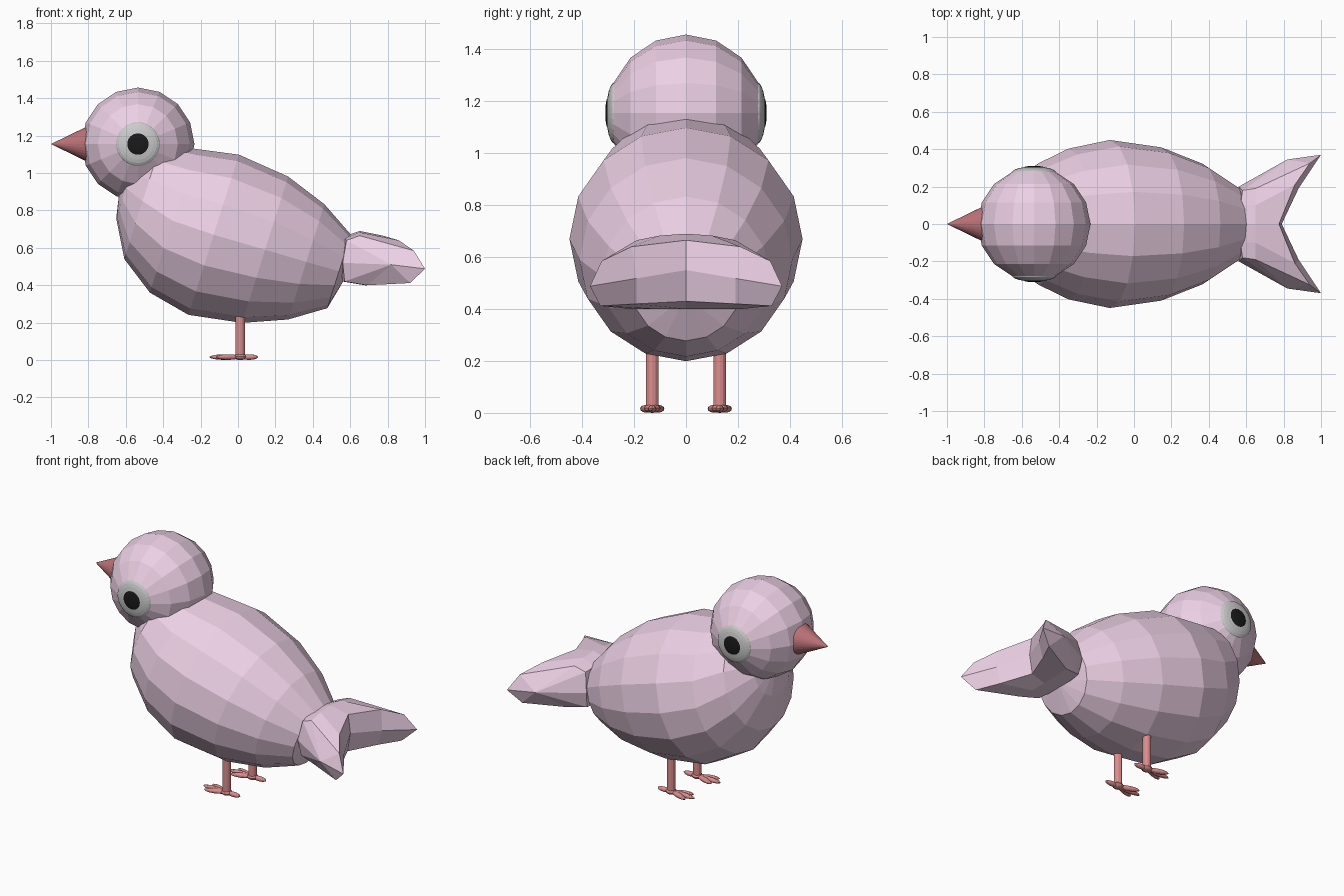
import bpy, bmesh
from math import pi, cos, sin, radians, hypot, atan2
from mathutils import Matrix, Vector

if "Cube" in bpy.data.objects:
    bpy.data.objects.remove(bpy.data.objects["Cube"])


def material(name, rgb):
    m = bpy.data.materials.new(name)
    m.diffuse_color = (*rgb, 1)
    m.use_nodes = True
    m.node_tree.nodes["Principled BSDF"].inputs["Base Color"].default_value = m.diffuse_color
    return m


PINK = material("pink", (0.84, 0.63, 0.78))
BEAK = material("dark_red", (0.50, 0.17, 0.19))
LEG = material("leg_red", (0.72, 0.27, 0.27))
BLACK = material("black", (0.01, 0.01, 0.01))


def finish(bm, name, mat=None):
    bmesh.ops.recalc_face_normals(bm, faces=bm.faces)
    me = bpy.data.meshes.new(name)
    bm.to_mesh(me)
    bm.free()
    ob = bpy.data.objects.new(name, me)
    bpy.context.collection.objects.link(ob)
    if mat:
        me.materials.append(mat)
    return ob


def ellipsoid(bm, centre, semi, rot=Matrix(), u=16, v=8):
    mx = Matrix.Translation(centre) @ rot @ Matrix.Diagonal((*semi, 1))
    bmesh.ops.create_uvsphere(bm, u_segments=u, v_segments=v, radius=1, matrix=mx)


def skin(bm, rings):
    for a, b in zip(rings, rings[1:]):
        n = len(a)
        for i in range(n):
            j = (i + 1) % n
            bm.faces.new((a[i], a[j], b[j], b[i]))


def fan(bm, ring, tip):
    t = bm.verts.new(tip)
    for i in range(len(ring)):
        bm.faces.new((ring[i], ring[(i + 1) % len(ring)], t))


SIDE = Matrix.Rotation(pi / 2, 4, 'X')    # sphere poles along y
HEAD = Vector((-0.535, 0, 1.155))

# Body: egg of tilted rings (x, z, radius), chest curving up to the head
tilt = radians(17.5)
up = Vector((sin(tilt), 0, cos(tilt)))
stations = [(-0.60, 0.92, 0.17), (-0.51, 0.85, 0.325), (-0.35, 0.745, 0.403),
            (-0.13, 0.67, 0.449), (0.145, 0.59, 0.41), (0.365, 0.525, 0.323),
            (0.54, 0.475, 0.207)]
bm = bmesh.new()
rings = []
for x, z, r in stations:
    rings.append([bm.verts.new(Vector((x, 0, z)) + up * r * cos(k * pi / 8)
                               + Vector((0, r * sin(k * pi / 8), 0))) for k in range(16)])
skin(bm, rings)
fan(bm, rings[0], (-0.63, 0, 0.94))
fan(bm, rings[-1], (0.58, 0, 0.45))
finish(bm, "body", PINK)

# Head
bm = bmesh.new()
ellipsoid(bm, HEAD, (0.302, 0.302, 0.302), SIDE)
finish(bm, "head", PINK)

# Beak
bm = bmesh.new()
bmesh.ops.create_cone(bm, cap_ends=True, segments=32, radius1=0.112, radius2=0, depth=0.23,
                      matrix=Matrix.Translation((-0.885, 0, 1.155)) @ Matrix.Rotation(-pi / 2, 4, 'Y'))
finish(bm, "beak", BEAK)

# Tail: profile columns (x, y, z) from the centre outwards, mirrored in y
columns = [
    [(0.56, 0, 0.66), (0.65, 0, 0.69), (0.775, 0, 0.665), (0.79, 0, 0.55),
     (0.77, 0, 0.43), (0.68, 0, 0.40), (0.56, 0, 0.42), (0.545, 0, 0.53)],
    [(0.57, 0.10, 0.65), (0.65, 0.10, 0.683), (0.86, 0.21, 0.64), (0.88, 0.19, 0.518),
     (0.85, 0.19, 0.42), (0.68, 0.11, 0.40), (0.56, 0.10, 0.42), (0.55, 0.10, 0.52)],
    [(0.58, 0.18, 0.64), (0.65, 0.19, 0.665), (0.94, 0.325, 0.585), (1.0, 0.37, 0.488),
     (0.92, 0.33, 0.412), (0.69, 0.21, 0.40), (0.57, 0.18, 0.42), (0.56, 0.20, 0.52)]]
bm = bmesh.new()
rings = []
for col, s in [(2, -1), (1, -1), (0, 1), (1, 1), (2, 1)]:
    rings.append([bm.verts.new((x, s * y, z)) for x, y, z in columns[col]])
skin(bm, rings)
fan(bm, rings[0], (0.82, -0.345, 0.51))
fan(bm, rings[-1], (0.82, 0.345, 0.51))
finish(bm, "tail", PINK)

for s, side in ((-1, "right"), (1, "left")):
    # Eye and pupil
    bm = bmesh.new()
    ellipsoid(bm, (HEAD.x, s * 0.276, HEAD.z), (0.117, 0.117, 0.031), SIDE, 32, 12)
    finish(bm, side + "_eye")
    bm = bmesh.new()
    ellipsoid(bm, (HEAD.x, s * 0.299, HEAD.z), (0.061, 0.061, 0.012), SIDE, 32, 12)
    finish(bm, side + "_pupil", BLACK)

    # Leg
    ankle = Vector((0.012, s * 0.13, 0.018))
    bm = bmesh.new()
    bmesh.ops.create_cone(bm, cap_ends=True, segments=12, radius1=0.025, radius2=0.025, depth=0.26,
                          matrix=Matrix.Translation(ankle + Vector((0, 0, 0.13))))
    finish(bm, side + "_leg", LEG)

    # Foot: three toes forward, one back
    bm = bmesh.new()
    ellipsoid(bm, ankle, (0.034, 0.032, 0.018), u=12, v=8)
    for dx, dy in ((-0.165, 0), (-0.13, 0.042), (-0.13, -0.042), (0.095, 0)):
        half = hypot(dx, dy) / 2
        ellipsoid(bm, ankle + Vector((dx / 2, dy / 2, -0.002)), (half, 0.016, 0.015),
                  Matrix.Rotation(atan2(dy, dx), 4, 'Z'), 12, 8)
    finish(bm, side + "_foot", LEG)
